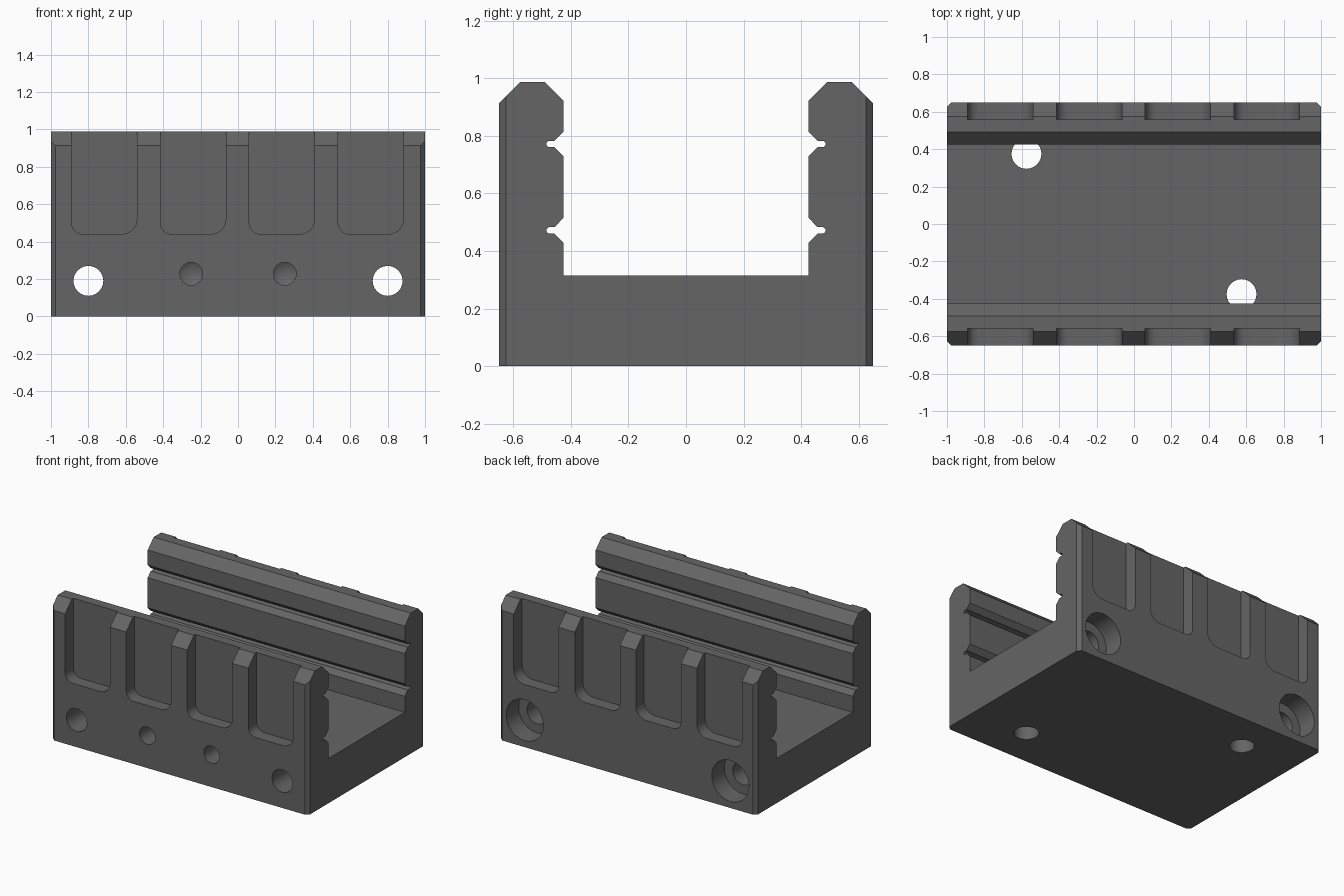
import bpy, bmesh
from math import sin, cos, pi

if "Cube" in bpy.data.objects:
    bpy.data.objects.remove(bpy.data.objects["Cube"])

W = 0.65    # half depth of the block
CH = 0.024  # vertical corner chamfer


def prism(name, pts, axis, a, b, tip=None):
    """Extrude a 2D outline along an axis from a to b, optionally with a pointed end."""
    def place(p, d):
        return {'x': (d, p[0], p[1]), 'y': (p[0], d, p[1]), 'z': (p[0], p[1], d)}[axis]
    bm = bmesh.new()
    lo = [bm.verts.new(place(p, a)) for p in pts]
    hi = [bm.verts.new(place(p, b)) for p in pts]
    n = len(pts)
    bm.faces.new(lo)
    end = bm.faces.new(hi)
    for i in range(n):
        j = (i + 1) % n
        bm.faces.new((lo[i], lo[j], hi[j], hi[i]))
    if tip is not None:
        poked = bmesh.ops.poke(bm, faces=[end])
        poked['verts'][0].co['xyz'.index(axis)] = tip
    bmesh.ops.recalc_face_normals(bm, faces=bm.faces)
    mesh = bpy.data.meshes.new(name)
    bm.to_mesh(mesh)
    bm.free()
    ob = bpy.data.objects.new(name, mesh)
    bpy.context.collection.objects.link(ob)
    return ob


def arc(cx, cy, r, a0, a1, n):
    return [(cx + r * cos(a0 + (a1 - a0) * i / n), cy + r * sin(a0 + (a1 - a0) * i / n))
            for i in range(n + 1)]


def circle(cx, cy, r, n=24):
    return arc(cx, cy, r, 0, 2 * pi, n)[:-1]


def cut(target, cutter, op='DIFFERENCE'):
    cutter.hide_render = True
    mod = target.modifiers.new('cut', 'BOOLEAN')
    mod.operation, mod.solver, mod.object = op, 'EXACT', cutter
    bpy.context.view_layer.objects.active = target
    bpy.ops.object.modifier_apply(modifier=mod.name)
    bpy.data.objects.remove(cutter)


# U-shaped channel profile, with two V grooves in each inner wall
def groove(z):
    return ([(0.425, z + 0.044), (0.457, z + 0.011)]
            + arc(0.474, z, 0.011, pi / 2, -pi / 2, 8)
            + [(0.457, z - 0.011), (0.425, z - 0.044)])


half = ([(W, 0), (W, 0.913), (0.575, 0.988), (0.491, 0.988), (0.425, 0.922)]
        + groove(0.772) + groove(0.472) + [(0.425, 0.315)])
profile = half + [(-y, z) for y, z in reversed(half)]
body = prism('channel_block', profile, 'x', -1.1, 1.1)

# Trim to length with chamfered vertical corners
e = 0.05
quarter = [(1, W - CH), (1 - CH - e, W + e)]
outline = (quarter + [(-x, y) for x, y in reversed(quarter)]
           + [(-x, -y) for x, y in quarter] + [(x, -y) for x, y in reversed(quarter)])
cut(body, prism('trim', outline, 'z', -0.1, 1.2), 'INTERSECT')

# Four open-topped pockets on the front and back
rl, rr, zb = 0.06, 0.08, 0.44
for i in range(4):
    x0 = -0.89 + 0.475 * i
    x1 = x0 + 0.35
    shape = ([(x1, 1.2), (x0, 1.2)] + arc(x0 + rl, zb + rl, rl, pi, 1.5 * pi, 6)
             + arc(x1 - rr, zb + rr, rr, -pi / 2, 0, 6))
    for s in (-1, 1):
        cut(body, prism('pocket', shape, 'y', s * 0.559, s * 0.8))

for s in (-1, 1):
    # Through bolt holes, counterbored at the back
    cut(body, prism('bolt_hole', circle(s * 0.8, 0.19, 0.08), 'y', -0.8, 0.8))
    cut(body, prism('counterbore', circle(s * 0.8, 0.19, 0.145), 'y', W - 0.14, 0.8))
    # Blind drilled holes in the front
    cut(body, prism('blind_hole', circle(s * 0.25, 0.228, 0.061), 'y', -0.8, -0.38, -0.345))
    # Floor holes on opposite corners
    cut(body, prism('floor_hole', circle(s * 0.575, -s * 0.375, 0.08), 'z', -0.1, 0.316))

# Dark grey finish
dark = bpy.data.materials.new('dark_grey')
dark.diffuse_color = (0.13, 0.13, 0.13, 1)
dark.use_nodes = True
dark.node_tree.nodes["Principled BSDF"].inputs["Base Color"].default_value = dark.diffuse_color
body.data.materials.clear()
body.data.materials.append(dark)

bpy.ops.object.select_all(action='DESELECT')
body.select_set(True)
bpy.context.view_layer.objects.active = body
bpy.ops.object.shade_smooth_by_angle(angle=0.45)
